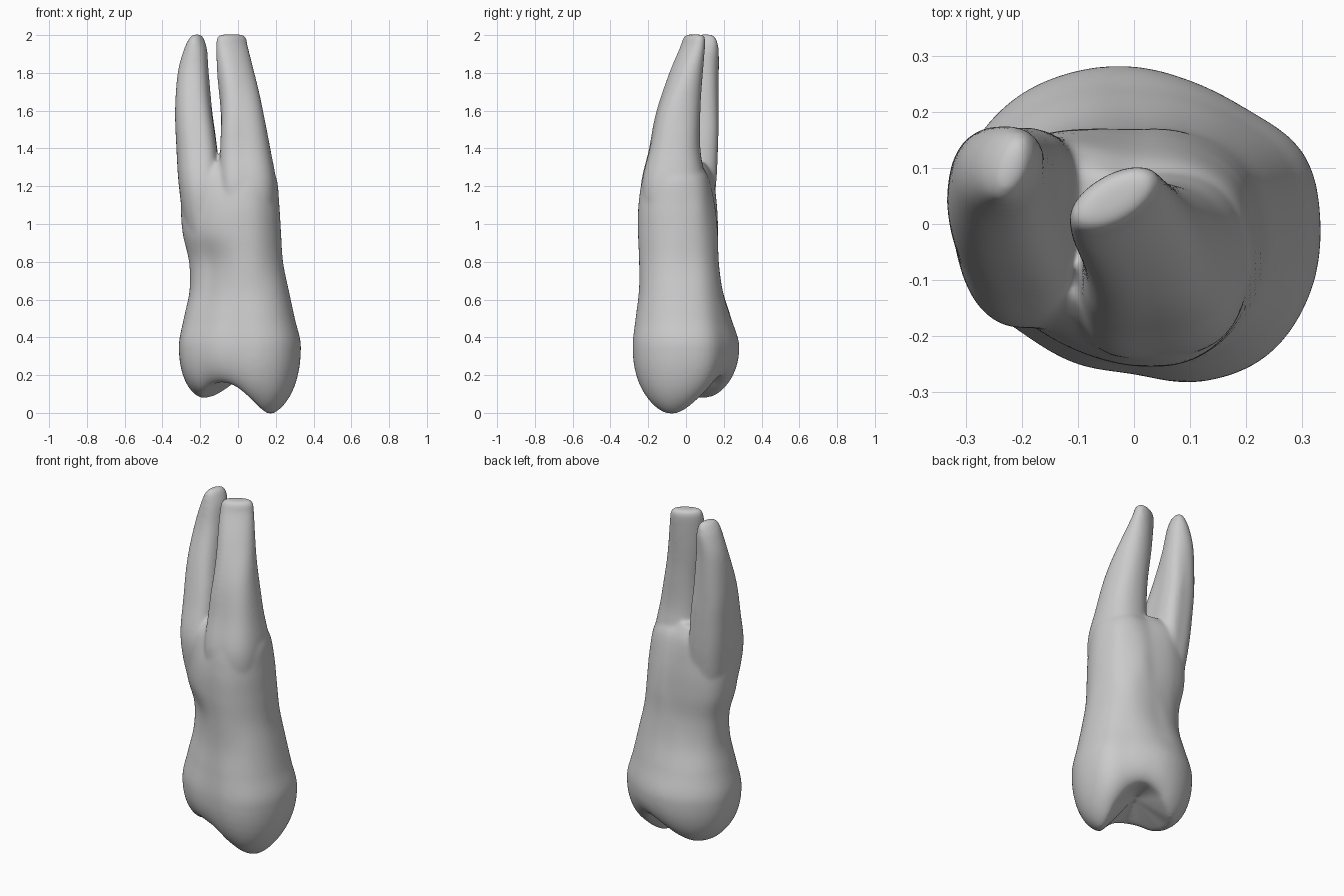
import bpy, bmesh, math

if "Cube" in bpy.data.objects:
    bpy.data.objects.remove(bpy.data.objects["Cube"])

N = 64

# Polar outlines (radius every 22.5 degrees) at evenly rising heights
OUTLINES = [
    (0.35, [.333, .328, .288, .275, .281, .293, .31, .32, .313, .308, .278, .27, .268, .305, .334, .338]),
    (0.50, [.300, .294, .262, .243, .238, .254, .274, .288, .287, .278, .25, .248, .255, .287, .309, .309]),
    (0.65, [.267, .261, .234, .207, .193, .206, .229, .256, .256, .245, .218, .222, .241, .266, .283, .279]),
    (0.80, [.235, .23, .21, .185, .173, .183, .215, .255, .259, .242, .212, .218, .242, .262, .263, .252]),
    (0.95, [.225, .216, .196, .18, .167, .184, .226, .283, .293, .28, .253, .246, .252, .264, .257, .241]),
    (1.10, [.214, .203, .178, .162, .154, .175, .224, .287, .303, .288, .254, .241, .25, .26, .251, .233]),
    (1.25, [.194, .174, .148, .126, .12, .145, .20, .265, .295, .275, .235, .205, .222, .235, .23, .215]),
    (1.33, [.12, .10, .09, .07, .065, .09, .13, .18, .20, .19, .17, .165, .16, .16, .15, .14]),
]
# Height of the biting rim around the crown: two cusps, two notches
RIM = [.02, .09, .17, .195, .17, .12, .085, .078, .085, .11, .15, .16, .13, .07, .012, -.008]
PIT = 0.21


def spline(a, b, c, d, f):
    return b + .5 * f * (c - a + f * (2*a - 5*b + 4*c - d + f * (3*(b - c) + d - a)))


def cyclic(table, k):
    """Smooth periodic lookup, k in 0..N."""
    x = k * len(table) / N
    i = int(x)
    return spline(*(table[(i + j) % len(table)] for j in (-1, 0, 1, 2)), x - i)


def smooth_sections(rows, steps=6):
    """Smooth curve through rows of numbers."""
    out = []
    for i in range(len(rows) - 1):
        q = [rows[min(max(i + j, 0), len(rows) - 1)] for j in (-1, 0, 1, 2)]
        for n in range(steps):
            out.append([spline(*p, n / steps) for p in zip(*q)])
    return out + [list(rows[-1])]


def loft(bm, rings):
    """Closed skin through rings of N points."""
    loops = [[bm.verts.new(p) for p in r] for r in rings]
    for lo, hi in zip(loops, loops[1:]):
        for k in range(N):
            j = (k + 1) % N
            bm.faces.new((lo[k], lo[j], hi[j], hi[k]))
    for loop in (loops[0], loops[-1]):
        c = bm.verts.new([sum(v.co[a] for v in loop) / N for a in range(3)])
        for k in range(N):
            bm.faces.new((c, loop[k], loop[(k + 1) % N]))


def biting_ring(s):
    """Ring of the crown underside, s = fraction of the outline radius."""
    pts = []
    for k in range(N):
        a = 2 * math.pi * k / N
        rim = cyclic(RIM, k)
        edge = .54 + .9 * max(rim, 0)
        if s >= edge:
            t = (1 - s) / (1 - edge)
            z = rim + (.35 - rim) * (1 - math.sqrt(t)) ** 1.5
        else:
            z = rim + (PIT - rim) * (1 - s / edge) ** 1.1
        r = cyclic(OUTLINES[0][1], k) * s
        pts.append((r * math.cos(a), r * math.sin(a), z))
    return pts


def root(bm, rows, corners):
    """Root from rows of z, centre x, centre y, half sizes, turn in degrees.
    corners = how much each quadrant is squared off, fading toward the tip."""
    rings = []
    for z, cx, cy, a, b, turn in smooth_sections(rows):
        c, s = math.cos(math.radians(turn)), math.sin(math.radians(turn))
        fade = max(0, min(1, (2 - z) / .5))
        ring = []
        for k in range(N):
            t = 2 * math.pi * k / N
            f = 1 + fade * corners[4 * k // N] * math.sin(2 * t) ** 2
            x, y = a * f * math.cos(t), b * f * math.sin(t)
            ring.append((cx + x*c - y*s, cy + x*s + y*c, z))
        rings.append(ring)
    loft(bm, rings)


bm = bmesh.new()

# Crown underside and trunk (the ghost row makes the widest line round)
rings = [biting_ring(s) for s in
         (.04, .12, .2, .28, .36, .44, .5, .54, .58, .62, .66, .7, .74, .78, .82, .86, .9, .94, .97, .985, .995)]
rows = [[z] + r for z, r in OUTLINES]
ghost = [.2] + rows[1][1:]
for row in smooth_sections([ghost] + rows)[6:]:
    rings.append([(cyclic(row[1:], k) * math.cos(2 * math.pi * k / N),
                   cyclic(row[1:], k) * math.sin(2 * math.pi * k / N), row[0]) for k in range(N)])
loft(bm, rings)

# Large root on the right, ending in a flattened slanted tip
root(bm, [(0.8, .04, -.06, .10, .11, 0), (1.0, .055, -.065, .135, .15, 0),
          (1.2, .055, -.066, .149, .169, 0), (1.4, .04, -.058, .131, .134, 0),
          (1.6, .02, -.037, .112, .113, 8), (1.8, -.012, .003, .102, .081, 26),
          (1.94, -.032, .036, .093, .052, 30), (1.985, -.034, .043, .086, .044, 30),
          (2.003, -.035, .045, .068, .03, 30)], (.05, .03, .22, .06))

# Slimmer root on the left
root(bm, [(0.8, -.15, -.02, .07, .11, 0), (1.0, -.182, -.02, .10, .15, 0),
          (1.2, -.203, -.014, .110, .17, 0), (1.4, -.219, .018, .107, .149, 0),
          (1.6, -.236, .05, .097, .122, -3), (1.8, -.238, .086, .081, .088, -12),
          (1.92, -.226, .1, .06, .075, -20), (1.98, -.22, .102, .036, .062, -20),
          (2.004, -.217, .103, .017, .035, -20)], (.2, .08, .03, .15))

bmesh.ops.recalc_face_normals(bm, faces=bm.faces)
mesh = bpy.data.meshes.new("tooth")
bm.to_mesh(mesh)
bm.free()
tooth = bpy.data.objects.new("tooth", mesh)
bpy.context.collection.objects.link(tooth)

# Fuse the parts into one smooth skin
remesh = tooth.modifiers.new("fuse", 'REMESH')
remesh.mode = 'VOXEL'
remesh.voxel_size = 0.009
remesh.use_smooth_shade = True
soften = tooth.modifiers.new("soften", 'SMOOTH')
soften.factor = 0.5
soften.iterations = 16
